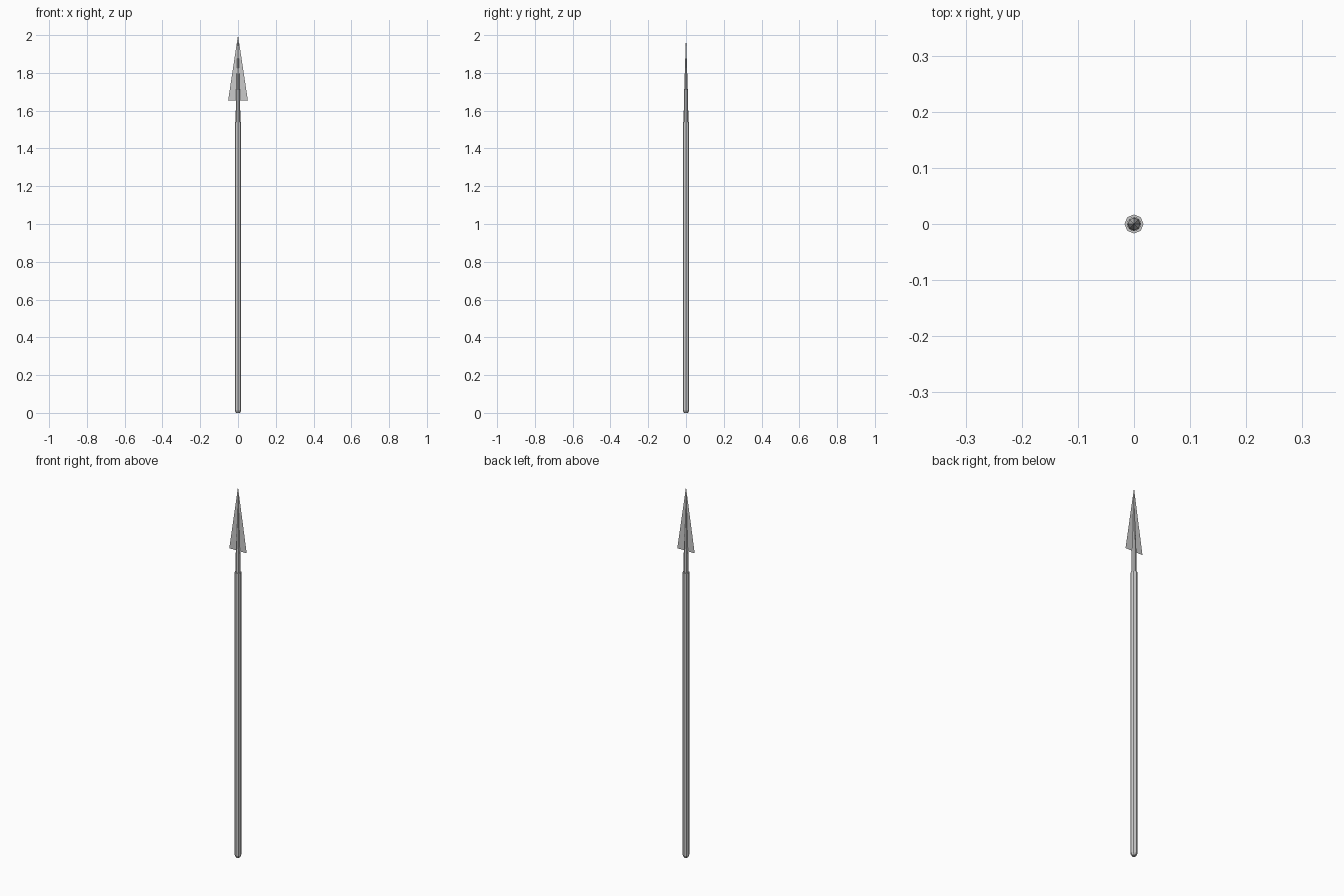
import bpy, bmesh, math

if "Cube" in bpy.data.objects:
    bpy.data.objects.remove(bpy.data.objects["Cube"])

SIDES = 8


def lathe(name, profile):
    """Faceted round part from (radius, z) pairs, capped at both ends."""
    bm = bmesh.new()
    rings = []
    for r, z in profile:
        if r == 0:
            rings.append([bm.verts.new((0, 0, z))] * SIDES)
        else:
            rings.append([bm.verts.new((r * math.cos(a), r * math.sin(a), z))
                          for a in (2 * math.pi * i / SIDES for i in range(SIDES))])
    for lo, hi in zip(rings, rings[1:]):
        for i in range(SIDES):
            j = (i + 1) % SIDES
            quad = list(dict.fromkeys((lo[i], lo[j], hi[j], hi[i])))
            bm.faces.new(quad)
    for ring in (rings[0], rings[-1]):
        if len(set(ring)) == SIDES:
            bm.faces.new(ring)
    bmesh.ops.recalc_face_normals(bm, faces=bm.faces)
    return finish(name, bm)


def finish(name, bm):
    mesh = bpy.data.meshes.new(name)
    bm.to_mesh(mesh)
    bm.free()
    obj = bpy.data.objects.new(name, mesh)
    bpy.context.collection.objects.link(obj)
    return obj


# Octagonal shaft with a chamfered butt
lathe("shaft", [(0.011, 0), (0.017, 0.013), (0.017, 1.54)])

# Socket that tapers into the central rib of the spearhead
lathe("socket_rib", [(0.013, 1.53), (0.011, 1.66), (0, 2.0)])

# Paper-thin flat blade, split along the rib
bm = bmesh.new()
tip = bm.verts.new((0, 0, 2.0))
left, mid, right = (bm.verts.new((x, 0, 1.655)) for x in (-0.052, 0, 0.052))
bm.faces.new((left, mid, tip))
bm.faces.new((mid, right, tip))
finish("blade", bm)
